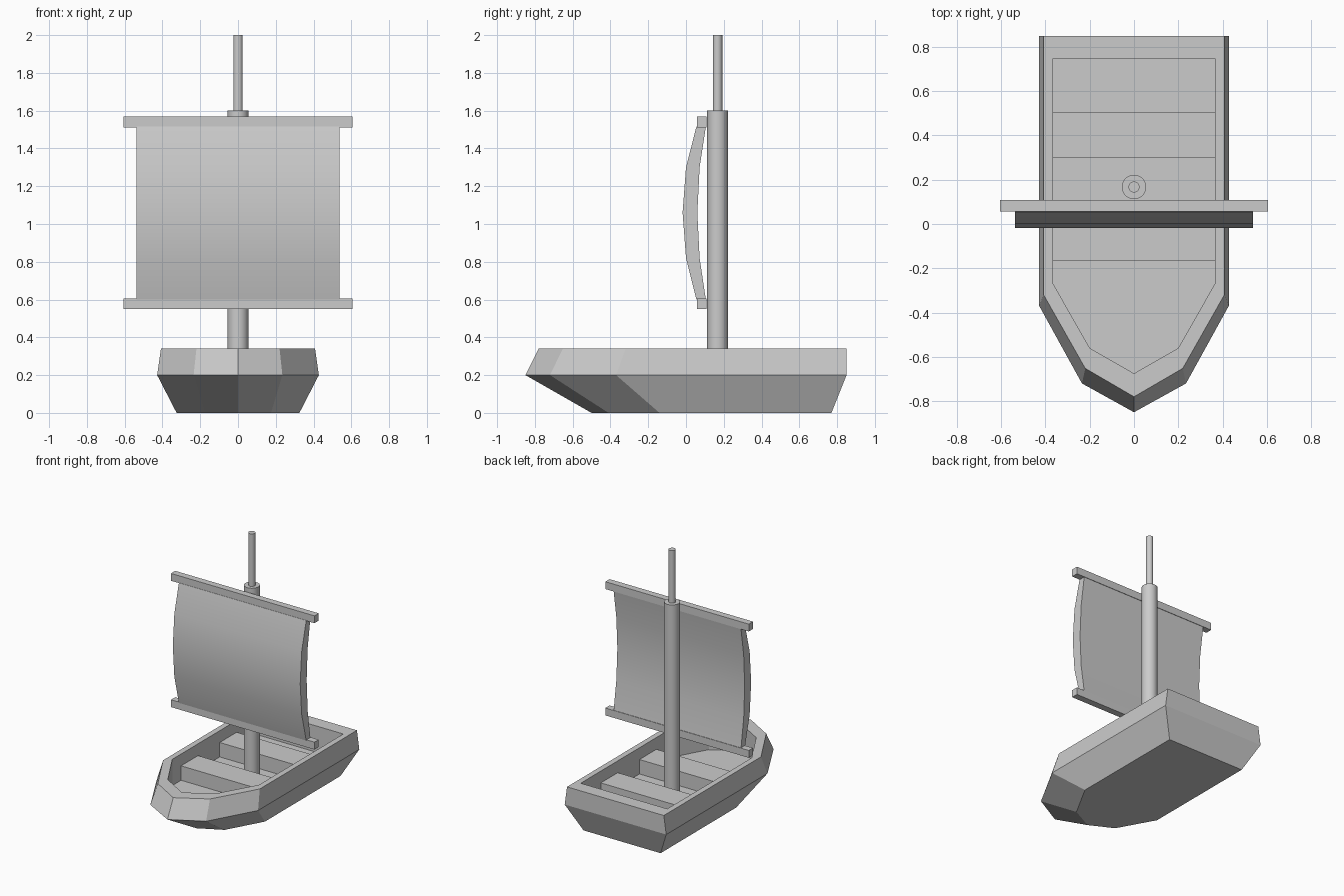
import bpy
import bmesh
import math

cube = bpy.data.objects.get("Cube")
if cube:
    bpy.data.objects.remove(cube, do_unlink=True)

# Single grey material
grey = bpy.data.materials.new("plain_grey")
grey.use_nodes = True
colour = (0.6, 0.6, 0.6, 1)
grey.diffuse_color = colour
grey.node_tree.nodes["Principled BSDF"].inputs["Base Color"].default_value = colour


def finish(name, bm, smooth=False):
    bmesh.ops.recalc_face_normals(bm, faces=bm.faces)
    mesh = bpy.data.meshes.new(name)
    bm.to_mesh(mesh)
    bm.free()
    mesh.materials.append(grey)
    obj = bpy.data.objects.new(name, mesh)
    bpy.context.collection.objects.link(obj)
    if smooth:
        bpy.ops.object.select_all(action="DESELECT")
        obj.select_set(True)
        bpy.context.view_layer.objects.active = obj
        bpy.ops.object.shade_smooth_by_angle(angle=math.radians(35))
    return obj


def box(name, x, y0, y1, z0, z1):
    bm = bmesh.new()
    bmesh.ops.create_cube(bm, size=1)
    for v in bm.verts:
        v.co.x *= 2 * x
        v.co.y = y1 if v.co.y > 0 else y0
        v.co.z = z1 if v.co.z > 0 else z0
    return finish(name, bm)


def pole(name, radius, z0, z1):
    bm = bmesh.new()
    bmesh.ops.create_cone(bm, cap_ends=True, segments=24, radius1=radius,
                          radius2=radius, depth=z1 - z0)
    bmesh.ops.translate(bm, verts=bm.verts, vec=(0, 0.167, (z0 + z1) / 2))
    return finish(name, bm, smooth=True)


def loft(bm, rings):
    """Skin closed rings in order and cap both ends."""
    loops = [[bm.verts.new(p) for p in ring] for ring in rings]
    for a, b in zip(loops, loops[1:]):
        for i in range(len(a)):
            j = (i + 1) % len(a)
            bm.faces.new((a[i], a[j], b[j], b[i]))
    bm.faces.new(loops[0])
    bm.faces.new(loops[-1])


def outline(z, side, stern, shoulder, cheek_x, cheek_y, tip):
    """Mirrored deck outline at height z, pointed at the bow."""
    half = [(side, stern), (side, shoulder), (cheek_x, cheek_y)]
    pts = half + [(0, tip)] + [(-x, y) for x, y in reversed(half)]
    return [(x, y, z) for x, y in pts]


# Hull: keel, chine, rim, then down the inner wall to the floor
FLOOR, BENCH = 0.14, 0.25
inner = (0.365, 0.747, -0.27, 0.2, -0.56, -0.675)
hull = bmesh.new()
loft(hull, [
    outline(0, 0.325, 0.77, -0.14, 0.175, -0.41, -0.5),
    outline(0.2, 0.428, 0.85, -0.37, 0.235, -0.72, -0.85),
    outline(0.34, 0.408, 0.85, -0.32, 0.22, -0.652, -0.78),
    outline(0.34, *inner),
    outline(FLOOR, *inner),
])
finish("hull", hull)

# Benches
for name, y in (("rear_bench", 0.403), ("front_bench", -0.063)):
    box(name, 0.366, y - 0.102, y + 0.102, FLOOR - 0.01, BENCH)

# Mast
pole("lower_mast", 0.055, FLOOR - 0.01, 1.6)
pole("upper_mast", 0.025, 1.59, 2.0)

# Yards
for name, z in (("lower_yard", 0.577), ("upper_yard", 1.54)):
    box(name, 0.605, 0.057, 0.108, z - 0.028, z + 0.028)

# Billowing sail, a curved strip extruded across the beam
bend = [(0.055, 0.105), (0.0, 0.072), (-0.018, 0.06), (0.0, 0.072), (0.055, 0.105)]
heights = [0.6, 0.82, 1.06, 1.3, 1.515]
profile = [(f, z) for (f, b), z in zip(bend, heights)]
profile += [(b, z) for (f, b), z in reversed(list(zip(bend, heights)))]
sail = bmesh.new()
loft(sail, [[(x, y, z) for y, z in profile] for x in (-0.537, 0.537)])
finish("sail", sail, smooth=True)
